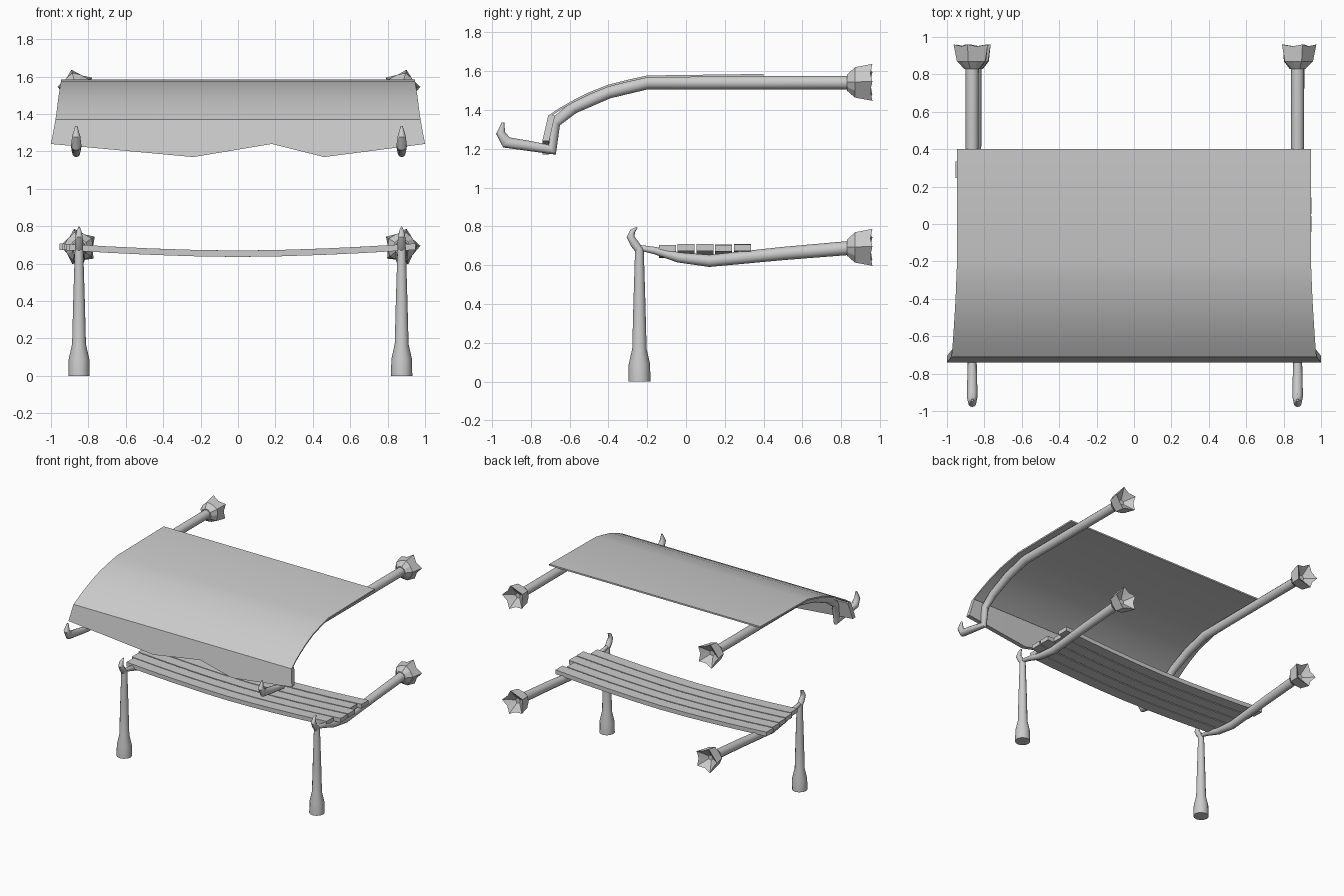
import bpy, bmesh, math
from mathutils import Vector

cube = bpy.data.objects.get("Cube")
if cube:
    bpy.data.objects.remove(cube)

grey = bpy.data.materials.new("light grey")
grey.use_nodes = True
colour = (0.6, 0.6, 0.6, 1)
grey.diffuse_color = colour
grey.node_tree.nodes["Principled BSDF"].inputs["Base Color"].default_value = colour


def finish(name, bm, angle=35):
    bmesh.ops.recalc_face_normals(bm, faces=bm.faces)
    mesh = bpy.data.meshes.new(name)
    bm.to_mesh(mesh)
    bm.free()
    obj = bpy.data.objects.new(name, mesh)
    bpy.context.collection.objects.link(obj)
    mesh.materials.append(grey)
    bpy.ops.object.select_all(action='DESELECT')
    obj.select_set(True)
    bpy.context.view_layer.objects.active = obj
    bpy.ops.object.shade_smooth_by_angle(angle=math.radians(angle))


def loft(name, rings, angle=35):
    """Skin a list of closed rings and cap both ends."""
    bm = bmesh.new()
    rows = [[bm.verts.new(p) for p in ring] for ring in rings]
    n = len(rows[0])
    for a, b in zip(rows, rows[1:]):
        for i in range(n):
            j = (i + 1) % n
            bm.faces.new((a[i], a[j], b[j], b[i]))
    bm.faces.new(rows[0])
    bm.faces.new(rows[-1])
    finish(name, bm, angle)


def tube(name, x, path, sides=12):
    """Tapered round tube through (y, z, radius) points with mitred bends."""
    pts = [Vector((x, y, z)) for y, z, r in path]
    across = Vector((1, 0, 0))
    rings = []
    for i, p in enumerate(pts):
        d_in = (p - pts[max(i - 1, 0)]).normalized()
        d_out = (pts[min(i + 1, len(pts) - 1)] - p).normalized()
        d = (d_in + d_out).normalized()
        stretch = 1 / max(d.dot(d_in), d.dot(d_out), 0.6)
        up = d.cross(across) * stretch
        ring = []
        for k in range(sides):
            a = math.tau * k / sides
            ring.append(p + path[i][2] * (across * math.cos(a) + up * math.sin(a)))
        rings.append(ring)
    loft(name, rings)


def flare(name, x, z, side):
    """Five-pointed wall socket with a hollow end: (y, point radius, valley radius)."""
    rings = []
    steps = [(0.83, .043, .043), (0.87, .082, .074), (0.95, .1, .072), (0.9, .02, .02)]
    for n, (y, tip, valley) in enumerate(steps):
        ring = []
        for k in range(10):
            a = math.pi / 2 - side * 0.26 + math.tau * k / 10
            r = valley if k % 2 else tip
            lip = 0.01 if n == 2 and k % 2 == 0 else 0
            ring.append((x + r * math.cos(a), y + lip, z + r * math.sin(a)))
        rings.append(ring)
    loft(name, rings, 15)


def sheet(name, rows, depth, angle=35):
    """Grid of points thickened along a vector."""
    bm = bmesh.new()
    grid = [[bm.verts.new(p) for p in row] for row in rows]
    for a, b in zip(grid, grid[1:]):
        for i in range(len(a) - 1):
            bm.faces.new((a[i], a[i + 1], b[i + 1], b[i]))
    out = bmesh.ops.extrude_face_region(bm, geom=bm.faces[:], use_keep_orig=True)
    moved = [g for g in out["geom"] if isinstance(g, bmesh.types.BMVert)]
    bmesh.ops.translate(bm, verts=moved, vec=depth)
    finish(name, bm, angle)


# Curved canopy: (y, z, half width)
canopy = [(0.4, 1.585, .945), (-0.2, 1.577, .946), (-0.3, 1.555, .95),
          (-0.4, 1.53, .954), (-0.5, 1.49, .96), (-0.58, 1.45, .965),
          (-0.65, 1.41, .97), (-0.71, 1.37, .976)]
sheet("canopy", [[(-w, y, z), (w, y, z)] for y, z, w in canopy], (0, 0, -0.012))

# Front valance with zigzag hem
hem = [(-1, 1.24), (-0.24, 1.17), (0.18, 1.24), (0.46, 1.17), (1, 1.24)]
sheet("valance", [[(x * 0.976, -0.71, 1.37) for x, z in hem],
                  [(x, -0.74, z) for x, z in hem]], (0, 0.035, 0))

# Side frames
arm = [(0.86, 1.54, .035), (-0.2, 1.54, .034), (-0.4, 1.49, .032), (-0.58, 1.41, .03),
       (-0.675, 1.335, .027), (-0.69, 1.195, .022), (-0.8, 1.213, .026),
       (-0.925, 1.232, .028), (-0.955, 1.28, .022), (-0.942, 1.335, .006)]
seat_rail = [(0.86, 0.69, .036), (0.5, 0.66, .034), (0.12, 0.622, .031),
             (-0.04, 0.64, .026), (-0.16, 0.675, .019), (-0.24, 0.69, .014)]
leg = [(-0.24, 0, .057), (-0.24, 0.09, .055), (-0.24, 0.17, .037),
       (-0.24, 0.4, .031), (-0.24, 0.69, .022)]
hook = [(-0.235, 0.67, .021), (-0.265, 0.71, .022), (-0.285, 0.745, .019),
        (-0.275, 0.775, .013), (-0.252, 0.795, .004)]
for label, side, upper_x, lower_x in (("left", 1, 0.875, 0.875), ("right", -1, -0.865, -0.85)):
    tube(label + "_canopy_arm", upper_x, arm)
    tube(label + "_seat_rail", lower_x, seat_rail)
    tube(label + "_leg", lower_x, leg)
    tube(label + "_leg_hook", lower_x, hook)
    flare(label + "_upper_socket", upper_x, 1.54, side)
    flare(label + "_lower_socket", lower_x, 0.69, side)

# Sagging bench slats: (centre y, right end, left end)
slats = [(-0.095, -0.9, 0.89), (0, -0.92, 0.95), (0.097, -0.93, 0.95),
         (0.193, -0.94, 0.9), (0.29, -0.955, 0.935)]
for i, (y, x0, x1) in enumerate(slats):
    rows = []
    for k in range(9):
        x = x0 + (x1 - x0) * k / 8
        z = 0.67 + 0.038 * abs(x / 0.95) ** 1.7
        rows.append([(x, y - 0.044, z), (x, y + 0.044, z)])
    sheet("seat_slat_%d" % (i + 1), rows, (0, 0, -0.034))
